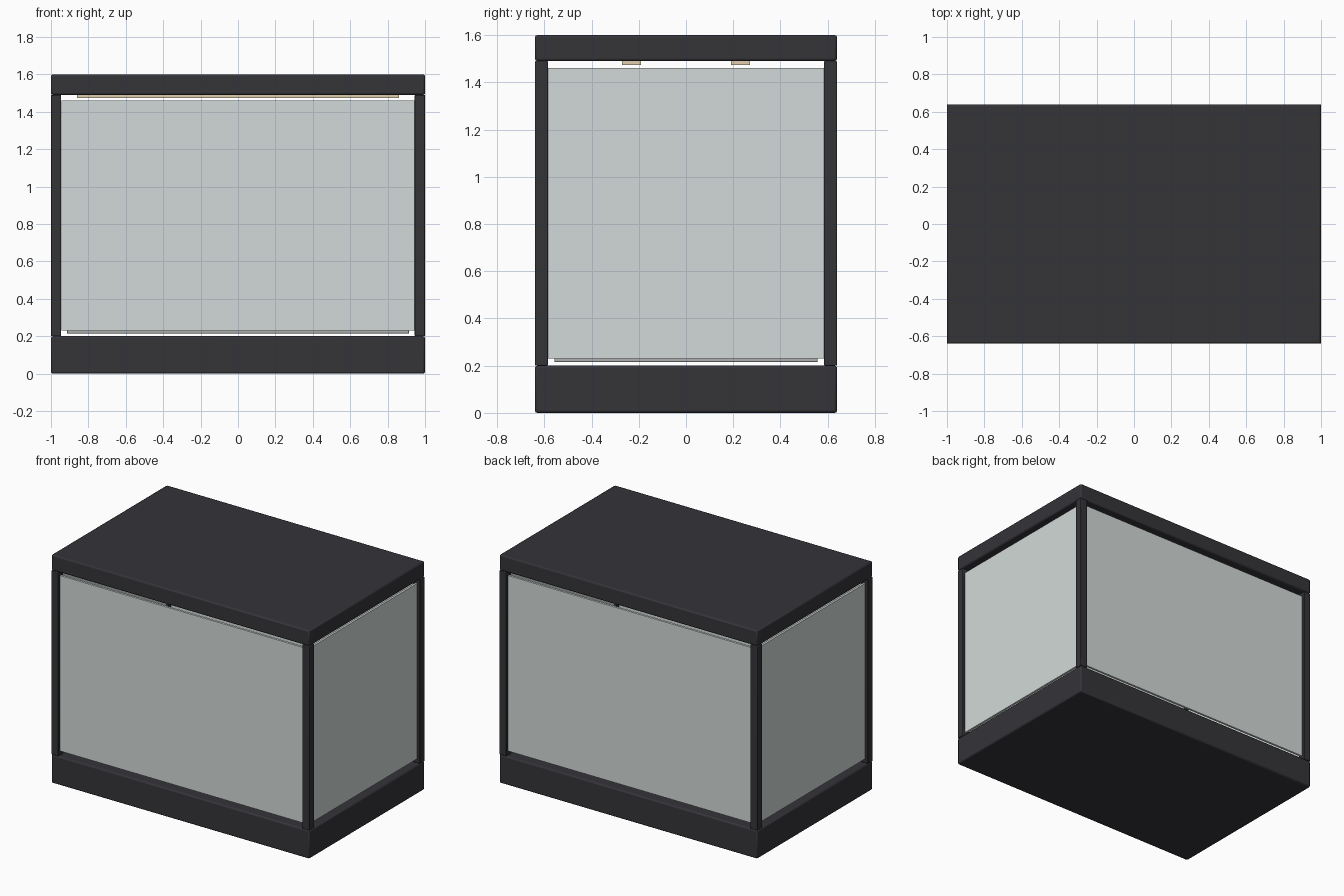
import bpy

if "Cube" in bpy.data.objects:
    bpy.data.objects.remove(bpy.data.objects["Cube"])


def material(name, rgb):
    m = bpy.data.materials.new(name)
    m.diffuse_color = (*rgb, 1)
    m.use_nodes = True
    m.node_tree.nodes["Principled BSDF"].inputs["Base Color"].default_value = m.diffuse_color
    return m


dark = material("dark_metal", (0.035, 0.033, 0.039))
glass = material("pale_glass", (0.65, 0.70, 0.69))
warm = material("warm_light", (0.75, 0.62, 0.42))
grey = material("grey_plate", (0.42, 0.43, 0.43))


def box(name, x, y, z, mat, bevel=0.0):
    """Box from (min, max) ranges on each axis, with optional rounded edges."""
    ranges = (x, y, z)
    bpy.ops.mesh.primitive_cube_add(size=1, location=[(a + b) / 2 for a, b in ranges])
    ob = bpy.context.object
    ob.name = name
    ob.scale = [b - a for a, b in ranges]
    bpy.ops.object.transform_apply(location=False, rotation=False, scale=True)
    ob.data.materials.append(mat)
    if bevel:
        mod = ob.modifiers.new("edge_bevel", 'BEVEL')
        mod.width = bevel
        mod.segments = 2
        bpy.ops.object.shade_smooth_by_angle()
    return ob


def span(a, b, s):
    return (a, b) if s > 0 else (-b, -a)


W, D = 1.0, 0.64       # half width and half depth
POST = 0.055           # post thickness
Z0, Z1 = 0.20, 1.49    # base top, lid underside

# Plinth and lid
box("base", (-W, W), (-D, D), (0, Z0), dark, 0.01)
box("lid", (-W, W), (-D, D), (Z1, 1.6), dark, 0.01)

# Corner posts
for sx, nx in ((-1, "left"), (1, "right")):
    for sy, ny in ((-1, "front"), (1, "back")):
        box(f"{ny}_{nx}_post", span(W - POST, W, sx), span(D - POST, D, sy),
            (Z0, Z1), dark, 0.004)

# Glass panels set between the posts
gz = (0.23, 1.46)
gx, gy = W - POST, D - POST
for s, n in ((-1, "front"), (1, "back")):
    box(f"{n}_glass", (-gx, gx), span(D - 0.035, D - 0.02, s), gz, glass)
for s, n in ((-1, "left"), (1, "right")):
    box(f"{n}_glass", span(W - 0.035, W - 0.02, s), (-gy, gy), gz, glass)

# Display floor plate inside
box("floor_plate", (-0.915, 0.915), (-0.557, 0.557), (0.215, 0.232), grey, 0.004)

# Light strips under the lid
for s, n in ((-1, "front"), (1, "back")):
    box(f"{n}_light_strip", (-0.86, 0.86), span(0.19, 0.27, s), (1.473, 1.493), warm)
